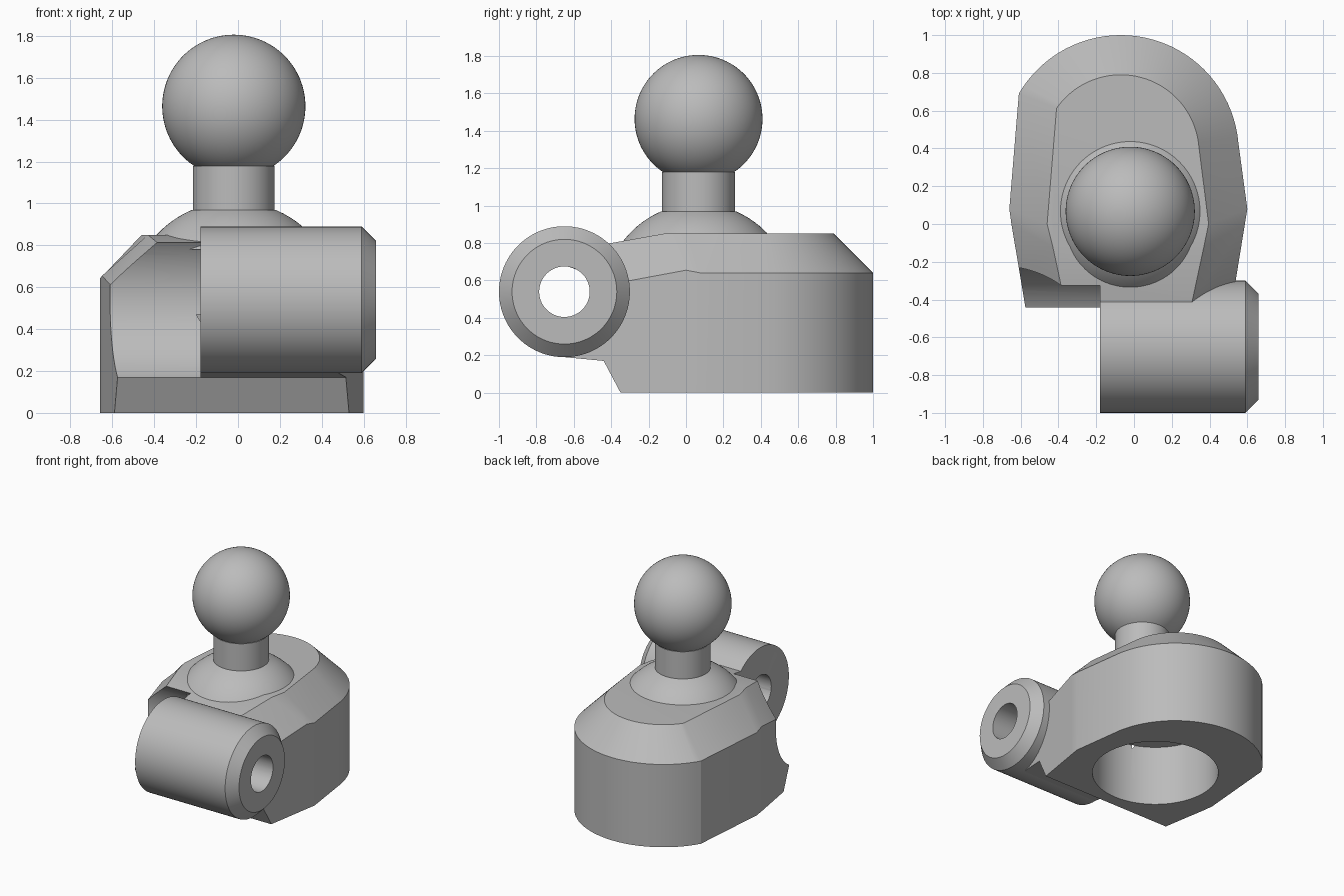
import bpy, bmesh
from math import cos, sin, pi, radians, sqrt
from mathutils import Matrix

cube = bpy.data.objects.get("Cube")
if cube:
    bpy.data.objects.remove(cube, do_unlink=True)

grey = bpy.data.materials.new("plain grey")
grey.use_nodes = True
grey.diffuse_color = (0.5, 0.5, 0.5, 1)
grey.node_tree.nodes["Principled BSDF"].inputs["Base Color"].default_value = (0.5, 0.5, 0.5, 1)


def finish(name, bm):
    bmesh.ops.recalc_face_normals(bm, faces=bm.faces)
    mesh = bpy.data.meshes.new(name)
    bm.to_mesh(mesh)
    bm.free()
    mesh.materials.append(grey)
    obj = bpy.data.objects.new(name, mesh)
    bpy.context.collection.objects.link(obj)
    return obj


def lathe(name, profile, matrix, sides=96):
    """Spin (radius, height) points about z; radius 0 closes an end, ends otherwise capped."""
    bm = bmesh.new()
    rings = []
    for r, h in profile:
        count = sides if r > 1e-5 else 1
        rings.append([bm.verts.new((r * cos(2 * pi * i / sides), r * sin(2 * pi * i / sides), h))
                      for i in range(count)])
    for a, b in zip(rings, rings[1:]):
        for i in range(sides):
            j = (i + 1) % sides
            corners = [a[i % len(a)], a[j % len(a)], b[j % len(b)], b[i % len(b)]]
            bm.faces.new(list(dict.fromkeys(corners)))
    for ring in (rings[0], rings[-1]):
        if len(ring) > 1:
            bm.faces.new(ring)
    bm.transform(matrix)
    return finish(name, bm)


def cut(obj, cutter):
    mod = obj.modifiers.new("cut", "BOOLEAN")
    mod.operation = "DIFFERENCE"
    mod.solver = "EXACT"
    mod.object = cutter
    bpy.context.view_layer.objects.active = obj
    bpy.ops.object.modifier_apply(modifier=mod.name)


def smooth(obj):
    bpy.ops.object.select_all(action="DESELECT")
    obj.select_set(True)
    bpy.context.view_layer.objects.active = obj
    bpy.ops.object.shade_smooth_by_angle(angle=radians(25))


def arc(radius, start, end, z, steps=36):
    angles = [radians(start + (end - start) * i / steps) for i in range(steps + 1)]
    return [(-0.07 + radius * cos(a), 0.375 + radius * sin(a), z) for a in angles]


# Body: rounded at the back, tapered at the front, bevelled all round the top
lower = ([(0.48, -0.65, 0.53), (0.53, -0.35, 0.59), (0.587, 0, 0.655), (0.60, 0.08, 0.64)]
         + arc(0.625, 5, 149.7, 0.64)
         + [(-0.66, 0.08, 0.64), (-0.649, 0, 0.655), (-0.59, -0.35, 0.59), (-0.54, -0.65, 0.53)])
upper = ([(0.26, -0.65, 0.755), (0.31, -0.40, 0.80), (0.37, -0.12, 0.85), (0.395, 0, 0.85)]
         + arc(0.415, 5, 145, 0.85)
         + [(-0.46, 0, 0.85), (-0.43, -0.12, 0.85), (-0.37, -0.40, 0.80), (-0.32, -0.65, 0.755)])
bm = bmesh.new()
base_ring = [bm.verts.new((x, y, 0)) for x, y, z in lower]
mid_ring = [bm.verts.new(p) for p in lower]
top_ring = [bm.verts.new(p) for p in upper]
for a, b in ((base_ring, mid_ring), (mid_ring, top_ring)):
    for i in range(len(a)):
        j = (i + 1) % len(a)
        bm.faces.new((a[i], a[j], b[j], b[i]))
bm.faces.new(base_ring)
bm.faces.new(top_ring[2:-2])
for i in (0, 1):
    bm.faces.new((top_ring[i], top_ring[i + 1], top_ring[-2 - i], top_ring[-1 - i]))
body = finish("body", bm)

# Cutter for the undercut below the barrel
bm = bmesh.new()
wedge = [(-0.297, -0.1), (-0.44, 0.17), (-0.65, 0.19), (-1.2, 0.19), (-1.2, -0.1)]
left, right = [[bm.verts.new((x, y, z)) for y, z in wedge] for x in (-1, 1)]
bm.faces.new(left)
bm.faces.new(right)
for i in range(len(wedge)):
    j = (i + 1) % len(wedge)
    bm.faces.new((left[i], left[j], right[j], right[i]))
undercut = finish("undercut_cutter", bm)

# Cutters lying along the barrel axis, and the round pocket underneath
axis = Matrix.Translation((0, -0.65, 0.54)) @ Matrix.Rotation(pi / 2, 4, "Y")
clearance = lathe("clearance_cutter", [(0.425, -1), (0.425, -0.18)], axis)
seat = lathe("barrel_seat_cutter", [(0.345, -0.9), (0.345, 0.9)], axis)
pocket = lathe("pocket_cutter", [(0.45, -0.2), (0.45, 0.47)],
               Matrix.Translation((-0.04, 0.19, 0)))
cutters = (undercut, clearance, seat, pocket)
for cutter in cutters:
    cut(body, cutter)
for cutter in cutters:
    bpy.data.objects.remove(cutter, do_unlink=True)

# Hinge barrel: bored through, bevelled on its outer end
bm_profile = [(0.135, -0.18), (0.35, -0.18), (0.35, 0.59), (0.28, 0.66), (0.135, 0.66)]
barrel = lathe("hinge_barrel", bm_profile, axis)
bore = lathe("bore_cutter", [(0.135, -1), (0.135, 1)], axis)
cut(barrel, bore)
bpy.data.objects.remove(bore, do_unlink=True)

# Ball stud: domed foot, straight neck and ball
foot = [(sqrt(0.255 - (z - 0.506) ** 2), z)
        for z in [0.78 + 0.19 * i / 10 for i in range(11)]]
ball = []
for i in range(41):
    a = -0.98 + (pi / 2 + 0.98) * i / 40
    ball.append((0.342 * cos(a), 1.464 + 0.342 * sin(a)))
stud = lathe("ball_stud", foot + [(0.195, 0.97), (0.195, 1.18)] + ball,
             Matrix.Translation((-0.02, 0.067, 0)))

for obj in (body, barrel, stud):
    smooth(obj)
